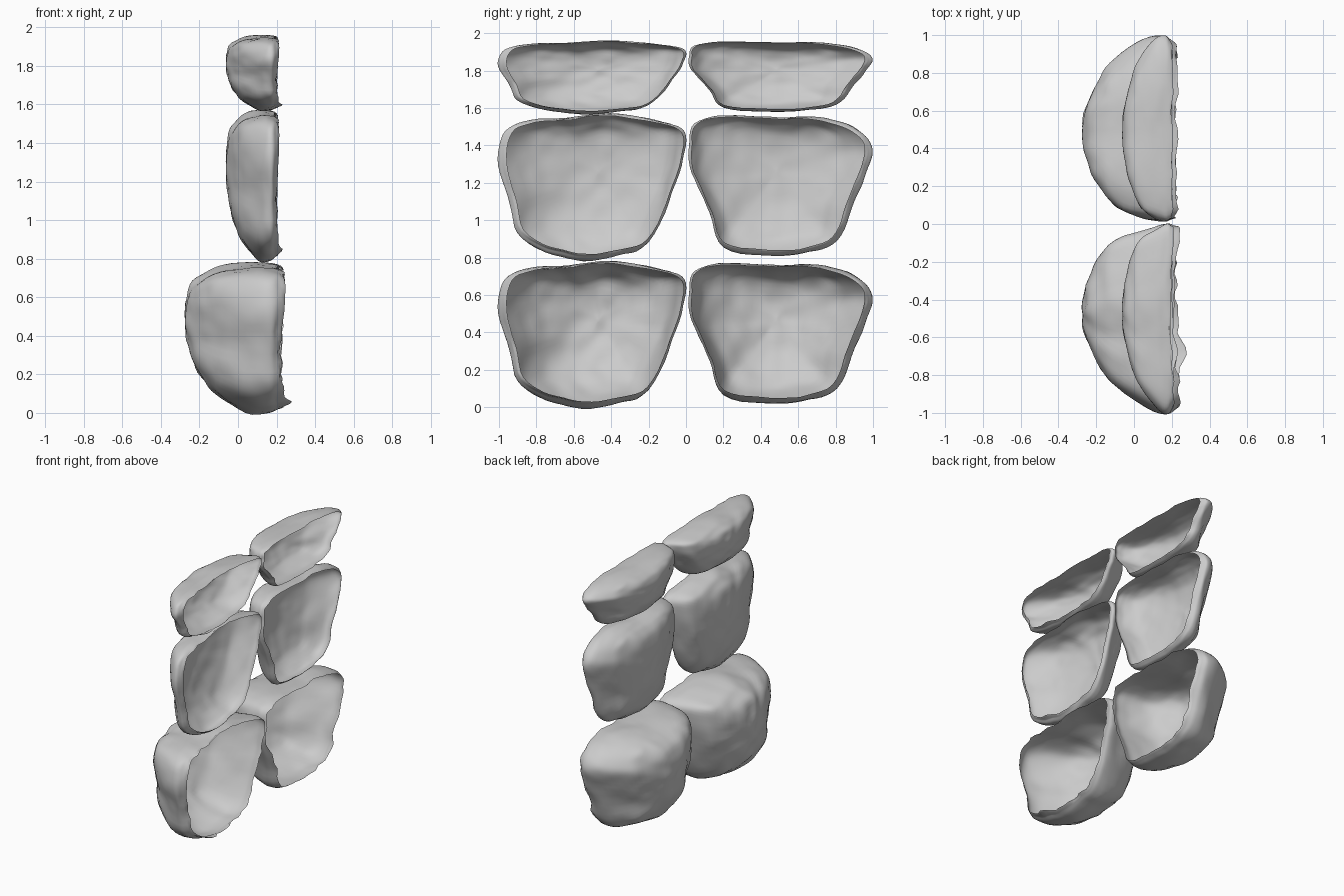
import bpy
import bmesh
import math
from mathutils import Vector, noise
from mathutils.geometry import interpolate_bezier

if "Cube" in bpy.data.objects:
    bpy.data.objects.remove(bpy.data.objects["Cube"])

stone = bpy.data.materials.new("stone grey")
stone.use_nodes = True
stone.diffuse_color = (0.6, 0.6, 0.6, 1)
stone.node_tree.nodes["Principled BSDF"].inputs["Base Color"].default_value = (0.6, 0.6, 0.6, 1)

# Rim outlines in hundredths: (y, z) around each stone
FRONT_RIM = [(-100, 53), (-97, 68), (-83, 74), (-60, 76), (-42, 78), (-20, 75),
             (-3, 70), (-1, 58), (-7, 36), (-20, 9), (-36, 3), (-55, 0),
             (-75, 4), (-90, 14), (-95, 34)]
BACK_RIM = [(100, 60), (97, 48), (88, 28), (81, 10), (66, 4), (45, 2),
            (20, 7), (13, 24), (3, 46), (1, 61), (4, 73), (22, 77),
            (50, 76), (75, 75), (92, 69)]
# Dome section: depth, then (outer end, inner end) and (lower, upper) factors
DEPTHS = [(0,), (.05,), (.14,), (.34,), (.64,), (.8,), (.93,), (1,), (1,)]
ENDS = [(.92, .97), (.96, .98), (1, 1), (.95, .95), (.75, .84),
        (.56, .66), (.32, .4), (.1, .15), (0, 0)]
SIDES = [(.94, .97), (.97, .99), (1, 1), (.99, 1), (.84, .94),
         (.66, .84), (.43, .66), (.15, .25), (0, 0)]
DEPTH = 0.49


def smooth_path(points, steps, closed):
    """Sample a smooth curve through the points."""
    pts = [Vector(p) for p in points]
    n = len(pts)
    at = (lambda i: pts[i % n]) if closed else (lambda i: pts[max(0, min(n - 1, i))])
    out = []
    for i in range(n if closed else n - 1):
        a, b = at(i), at(i + 1)
        h1 = a + (b - at(i - 1)) / 6
        h2 = b - (at(i + 2) - a) / 6
        out += interpolate_bezier(a, h1, h2, b, steps + 1)[:-1]
    return out if closed else out + [pts[-1]]


def build_stone(name, rim, middle, base, depth_scale, height_scale, rim_x):
    """Open-backed stone shell, bulging towards -x."""
    bm = bmesh.new()
    outline = smooth_path([(y / 100, z / 100, 0) for y, z in rim], 5, True)
    depths, ends, sides = (
        smooth_path([(*row, 0, 0)[:3] for row in table], 4, False)[:-1]
        for table in (DEPTHS, ENDS, SIDES))
    outward = math.copysign(1, middle[0])

    def place(depth, y, z):
        p = Vector((-depth * DEPTH, y, z))
        # broad lumps plus fine weathering
        lump = noise.noise_vector(p * 4) * 0.018 + noise.noise_vector(p * 11) * 0.011
        x = p.x + lump.x
        if depth < 0.02:
            # uneven broken lip with one projecting chip
            x += 0.02 * noise.noise(p * 14)
            x += 0.05 * math.exp(-((y + 0.7) ** 2 + (z - 0.06) ** 2) * 90)
        if y < 0:
            # front stones flare slightly at both ends
            x += 0.025 * (2 * y + 1) ** 4
        return bm.verts.new((rim_x + x * depth_scale, y + lump.y * 0.6,
                             base + (z + lump.z * 0.6) * height_scale))

    rings = []
    for depth, end, side in zip(depths, ends, sides):
        ring = []
        for p in outline:
            dy, dz = p.x - middle[0], p.y - middle[1]
            wide = end.x if dy * outward > 0 else end.y
            high = side.x if dz < 0 else side.y
            ring.append(place(depth.x, middle[0] + dy * wide, middle[1] + dz * high))
        rings.append(ring)
    tip = place(1, *middle)
    count = len(outline)
    for a, b in zip(rings, rings[1:]):
        for i in range(count):
            j = (i + 1) % count
            bm.faces.new((a[i], a[j], b[j], b[i]))
    for i in range(count):
        bm.faces.new((rings[-1][i], rings[-1][(i + 1) % count], tip))
    bmesh.ops.recalc_face_normals(bm, faces=bm.faces)
    # turn the bulging side outwards
    if sum(f.normal.x * f.calc_area() for f in bm.faces) > 0:
        bmesh.ops.reverse_faces(bm, faces=bm.faces)
    for f in bm.faces:
        f.smooth = True
    mesh = bpy.data.meshes.new(name)
    bm.to_mesh(mesh)
    bm.free()
    mesh.materials.append(stone)
    bpy.context.collection.objects.link(bpy.data.objects.new(name, mesh))


# Three courses, each with a front and a back stone
for course, base, depth_scale, height_scale, rim_x in (
        ("lower", 0, 1, 1, 0.22),
        ("middle", 0.79, 0.53, 1, 0.2),
        ("upper", 1.57, 0.53, 0.5, 0.2)):
    build_stone(course + "_front_stone", FRONT_RIM, (-0.47, 0.46),
                base, depth_scale, height_scale, rim_x)
    build_stone(course + "_back_stone", BACK_RIM, (0.49, 0.47),
                base, depth_scale, height_scale, rim_x)
